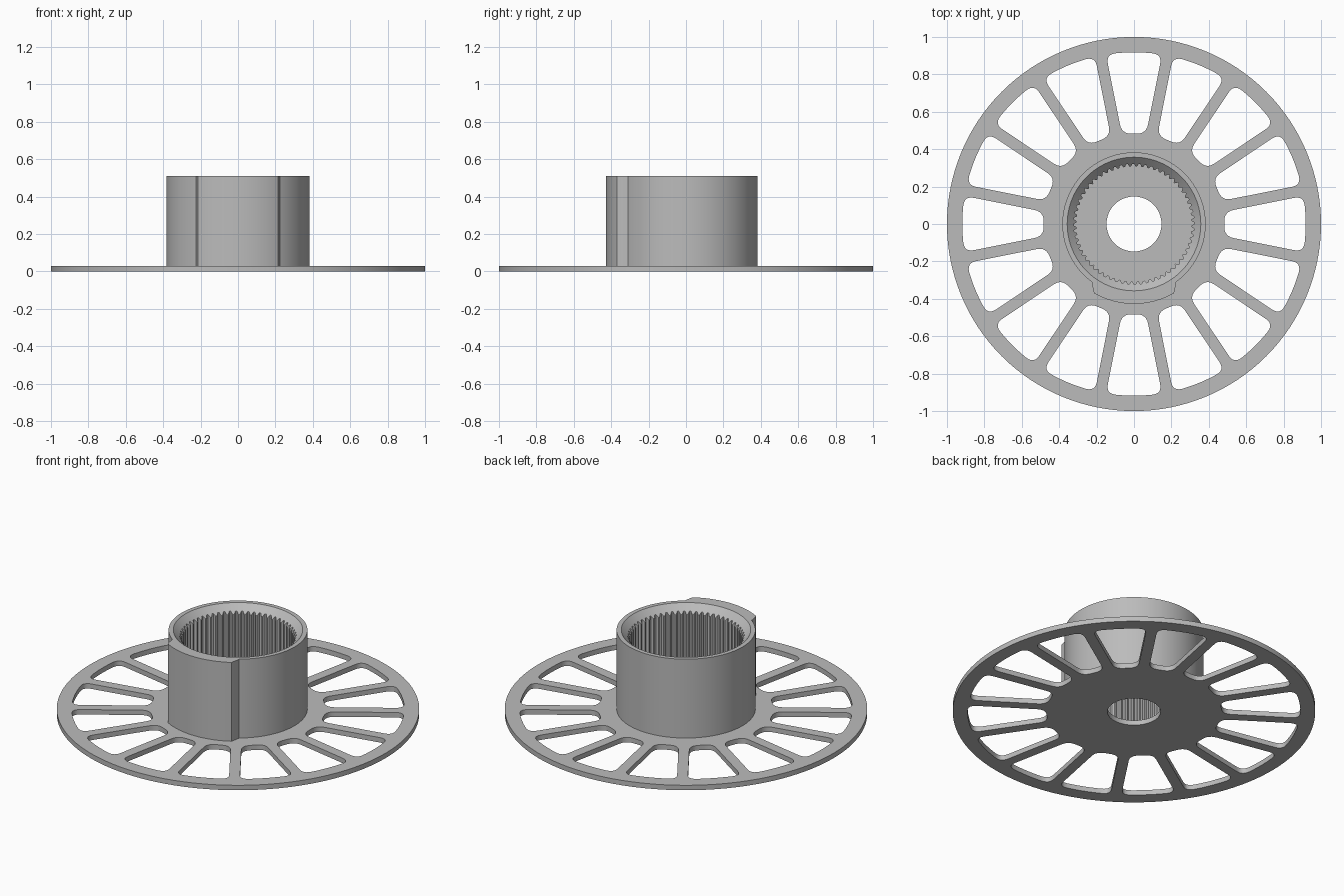
import bpy, bmesh
from math import sin, cos, tan, asin, pi, radians
from mathutils import Vector, Matrix

cube = bpy.data.objects.get("Cube")
if cube:
    bpy.data.objects.remove(cube)

PLATE = 0.03      # flange thickness
TOP = 0.51        # hub height
SLOTS = 16
TEETH = 60

grey = bpy.data.materials.new("plain grey")
grey.use_nodes = True
grey.diffuse_color = (0.5, 0.5, 0.5, 1)
grey.node_tree.nodes["Principled BSDF"].inputs["Base Color"].default_value = (0.5, 0.5, 0.5, 1)


def finish(obj):
    bpy.ops.object.select_all(action='DESELECT')
    obj.select_set(True)
    bpy.context.view_layer.objects.active = obj
    if obj.type == 'CURVE':
        bpy.ops.object.convert(target='MESH')
        obj = bpy.context.object
    bm = bmesh.new()
    bm.from_mesh(obj.data)
    bmesh.ops.remove_doubles(bm, verts=bm.verts, dist=1e-5)
    bmesh.ops.recalc_face_normals(bm, faces=bm.faces)
    bm.to_mesh(obj.data)
    bm.free()
    obj.data.materials.clear()
    obj.data.materials.append(grey)
    bpy.ops.object.shade_smooth_by_angle(angle=radians(25))


def polar(r, a):
    return Vector((r * cos(a), r * sin(a)))


def circle(r, n):
    return [polar(r, 2 * pi * i / n) for i in range(n)]


def fillet(a, corner, b, n=6):
    ts = [i / n for i in range(n + 1)]
    return [a * (1 - t) ** 2 + corner * 2 * t * (1 - t) + b * t * t for t in ts]


def slot_outline(inner=0.483, outer=0.918, half_spoke=0.03, r_in=0.05, r_out=0.05):
    """Rounded window between two spokes, centred on the +x axis."""
    a = pi / SLOTS
    along = polar(1, a)
    c_in = Vector((inner, inner * tan(a) - half_spoke / cos(a)))
    phi = a - asin(half_spoke / outer)
    c_out = polar(outer, phi)
    end = phi - r_out / outer
    half = fillet(c_in - Vector((0, r_in)), c_in, c_in + along * r_in)
    half += fillet(c_out - along * r_out, c_out, polar(outer, end))
    half += [polar(outer, end * k / 4) for k in (3, 2, 1)]
    mirrored = [Vector((p.x, -p.y)) for p in reversed(half)]
    return half + [polar(outer, 0)] + mirrored


# Slotted flange: outer circle, centre hole and windows
curve = bpy.data.curves.new("flange", 'CURVE')
curve.dimensions = '2D'
curve.fill_mode = 'BOTH'
curve.extrude = PLATE / 2
window = slot_outline()
outlines = [circle(1, 128), circle(0.147, 64)]
for i in range(SLOTS):
    turn = Matrix.Rotation(2 * pi * i / SLOTS, 2)
    outlines.append([turn @ p for p in window])
for pts in outlines:
    spline = curve.splines.new('POLY')
    spline.points.add(len(pts) - 1)
    for sp, p in zip(spline.points, pts):
        sp.co = (p.x, p.y, 0, 1)
    spline.use_cyclic_u = True
flange = bpy.data.objects.new("flange", curve)
flange.location.z = PLATE / 2
bpy.context.collection.objects.link(flange)
finish(flange)

# Hub: tube with a raised front pad, chamfered mouth and ribbed bore
N = TEETH * 4


def outer_radius(i):
    off = abs((i * 360 / N - 270 + 180) % 360 - 180)   # degrees from the front
    return 0.383 + 0.044 * min(max((36 - off) / 6, 0), 1)


def bore_radius(i):
    return 0.322 if i % 4 < 2 else 0.308


def mouth_radius(i):
    return 0.357


def mouth_height(i):
    return TOP - (mouth_radius(i) - bore_radius(i))


bm = bmesh.new()
base = PLATE - 0.01
rings = []
for radius, height in ((outer_radius, lambda i: base),
                       (outer_radius, lambda i: TOP),
                       (mouth_radius, lambda i: TOP),
                       (bore_radius, mouth_height),
                       (bore_radius, lambda i: base)):
    ring = []
    for i in range(N):
        p = polar(radius(i), 2 * pi * i / N)
        ring.append(bm.verts.new((p.x, p.y, height(i))))
    rings.append(ring)
for k, lower in enumerate(rings):
    upper = rings[(k + 1) % len(rings)]
    for i in range(N):
        j = (i + 1) % N
        bm.faces.new((lower[i], lower[j], upper[j], upper[i]))
mesh = bpy.data.meshes.new("hub")
bm.to_mesh(mesh)
bm.free()
hub = bpy.data.objects.new("hub", mesh)
bpy.context.collection.objects.link(hub)
finish(hub)
